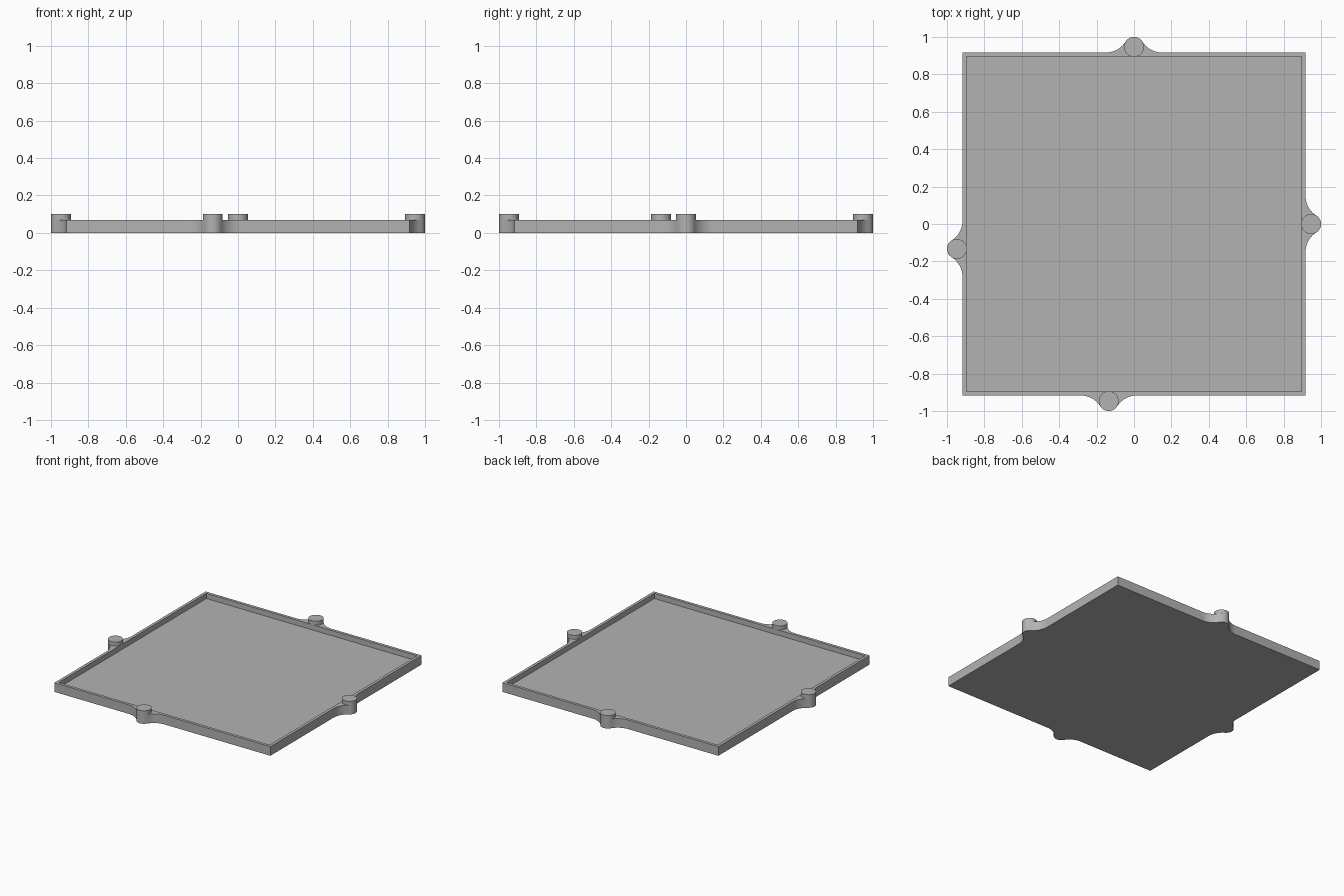
import bpy, bmesh, math
from mathutils import Vector, Matrix

cube = bpy.data.objects.get("Cube")
if cube:
    bpy.data.objects.remove(cube, do_unlink=True)

HALF, INNER = 0.917, 0.895        # outer and inner half widths
RIM, FLOOR, TOP = 0.07, 0.03, 0.10
PEG_R, PEG_OUT = 0.053, 0.947     # peg radius and distance from the centre
FLARE = 0.15                      # half width of each tab where it meets the edge

grey = bpy.data.materials.new("plain grey")
grey.use_nodes = True
colour = (0.45, 0.45, 0.45, 1)
grey.diffuse_color = colour
grey.node_tree.nodes["Principled BSDF"].inputs["Base Color"].default_value = colour


def prism(name, outline, z0, z1):
    """Upright solid with the given outline."""
    bm = bmesh.new()
    face = bm.faces.new([bm.verts.new((p[0], p[1], z0)) for p in outline])
    ext = bmesh.ops.extrude_face_region(bm, geom=[face])
    verts = [g for g in ext["geom"] if isinstance(g, bmesh.types.BMVert)]
    bmesh.ops.translate(bm, verts=verts, vec=(0, 0, z1 - z0))
    bmesh.ops.recalc_face_normals(bm, faces=bm.faces)
    mesh = bpy.data.meshes.new(name)
    bm.to_mesh(mesh)
    bm.free()
    mesh.materials.append(grey)
    obj = bpy.data.objects.new(name, mesh)
    bpy.context.collection.objects.link(obj)
    return obj


def arc(cx, cy, r, a0, a1, n):
    return [Vector((cx + r * math.cos(a0 + (a1 - a0) * i / n),
                    cy + r * math.sin(a0 + (a1 - a0) * i / n), 0)) for i in range(n + 1)]


def side(offset):
    """Front edge from left corner, with a tab blended into it by two fillets."""
    d = PEG_OUT - HALF
    r = (FLARE ** 2 + d ** 2 - PEG_R ** 2) / (2 * (PEG_R + d))
    tilt = math.atan2(r - d, FLARE)
    fillet = arc(offset - FLARE, -HALF - r, r, math.pi / 2, tilt, 10)
    tip = arc(offset, -PEG_OUT, PEG_R, math.pi + tilt, 2 * math.pi - tilt, 16)
    other = [Vector((2 * offset - p.x, p.y, 0)) for p in reversed(fillet)]
    return [Vector((-HALF, -HALF, 0))] + fillet + tip[1:-1] + other


# Tab offsets along the front, right, back and left edges
sides = [("front", -0.135), ("right", 0.0), ("back", 0.0), ("left", 0.133)]
outline, parts = [], []
for i, (name, offset) in enumerate(sides):
    turn = Matrix.Rotation(i * math.pi / 2, 4, "Z")
    outline += [turn @ p for p in side(offset)]
    centre = turn @ Vector((offset, -PEG_OUT, 0))
    ring = arc(centre.x, centre.y, PEG_R, 0, 2 * math.pi, 48)[:-1]
    label = {"left": "right", "right": "left"}.get(name, name)
    parts.append(prism(label + "_peg", ring, RIM, TOP))

# Tray with a shallow square recess
tray = prism("tray", outline, 0, RIM)
square = [(-INNER, -INNER), (INNER, -INNER), (INNER, INNER), (-INNER, INNER)]
cutter = prism("recess_cutter", square, FLOOR, TOP * 2)
cutter.hide_render = True
mod = tray.modifiers.new("recess", "BOOLEAN")
mod.operation = "DIFFERENCE"
mod.solver = "EXACT"
mod.object = cutter
bpy.context.view_layer.objects.active = tray
bpy.ops.object.modifier_apply(modifier=mod.name)
bpy.data.objects.remove(cutter, do_unlink=True)

# Smooth the curved walls, keep the edges sharp
bpy.ops.object.select_all(action="DESELECT")
for obj in parts + [tray]:
    obj.select_set(True)
bpy.ops.object.shade_smooth_by_angle(angle=math.radians(30))
